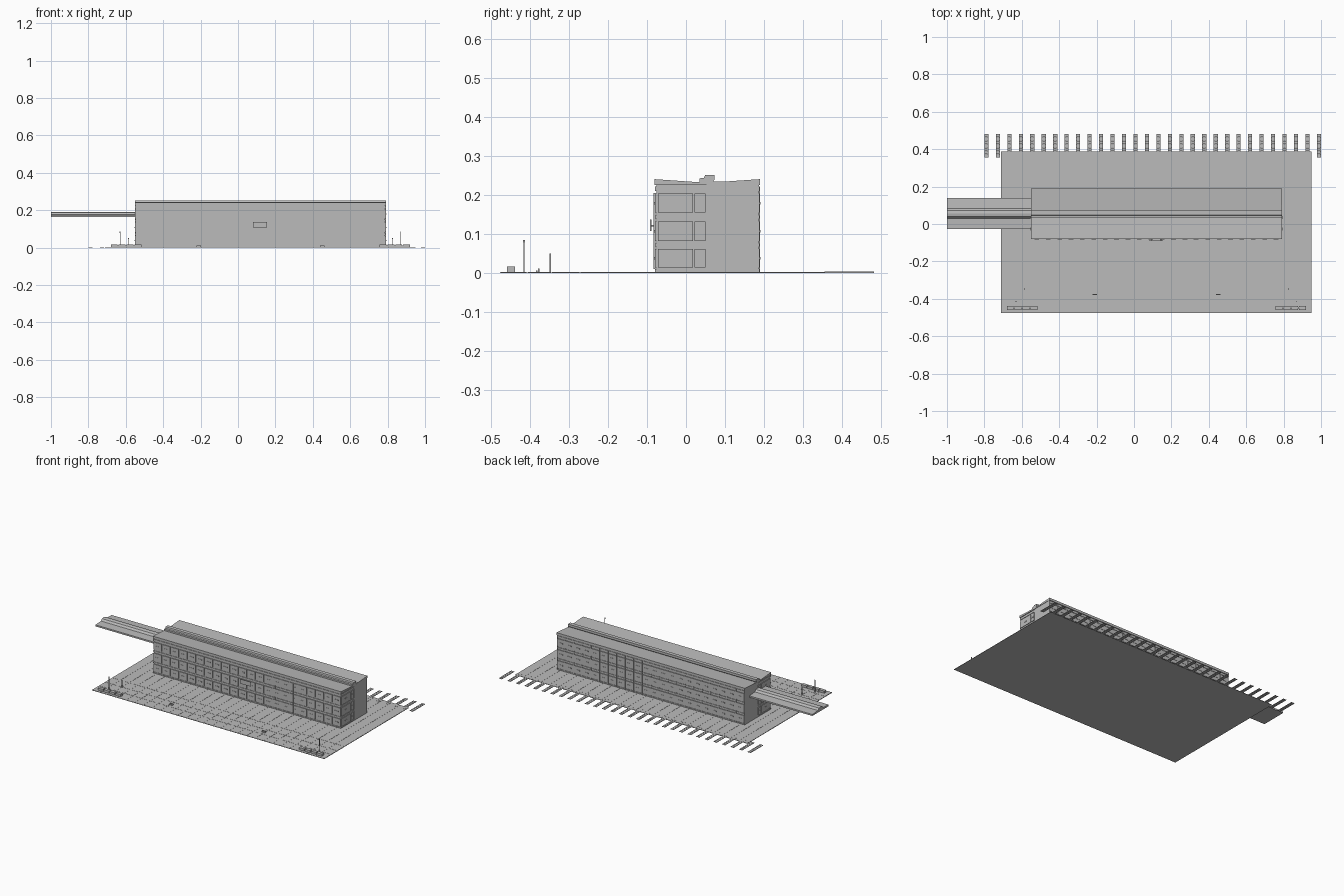
import bpy, bmesh
from mathutils import Vector

if "Cube" in bpy.data.objects:
    bpy.data.objects.remove(bpy.data.objects["Cube"])

grey = bpy.data.materials.new("concrete grey")
grey.use_nodes = True
COLOUR = (0.5, 0.5, 0.5, 1)
grey.diffuse_color = COLOUR
grey.node_tree.nodes["Principled BSDF"].inputs["Base Color"].default_value = COLOUR

MID = 0.12                      # centre line of the building along x
X0, X1 = -0.55, 0.79            # building ends
Y0, Y1 = -0.078, 0.187          # front and back walls
FLOORS = [(0.014, 0.062), (0.082, 0.133), (0.155, 0.204)]
BAYS = 22
BAY = (X1 - X0) / BAYS


def finish(name, bm):
    mesh = bpy.data.meshes.new(name)
    bm.to_mesh(mesh)
    bm.free()
    mesh.materials.append(grey)
    obj = bpy.data.objects.new(name, mesh)
    bpy.context.collection.objects.link(obj)
    return obj


def boxes(name, spans):
    """One object from boxes given as (x0, x1, y0, y1, z0, z1)."""
    bm = bmesh.new()
    for x0, x1, y0, y1, z0, z1 in spans:
        verts = bmesh.ops.create_cube(bm, size=1)["verts"]
        bmesh.ops.scale(bm, vec=(x1 - x0, y1 - y0, z1 - z0), verts=verts)
        bmesh.ops.translate(bm, vec=((x0 + x1) / 2, (y0 + y1) / 2, (z0 + z1) / 2), verts=verts)
    return finish(name, bm)


def extrude_x(name, profile, x0, x1):
    """Sweep a (y, z) outline along x."""
    bm = bmesh.new()
    face = bm.faces.new([bm.verts.new((x0, y, z)) for y, z in profile])
    new = bmesh.ops.extrude_face_region(bm, geom=[face])["geom"]
    moved = [v for v in new if isinstance(v, bmesh.types.BMVert)]
    bmesh.ops.translate(bm, vec=Vector((x1 - x0, 0, 0)), verts=moved)
    bmesh.ops.recalc_face_normals(bm, faces=bm.faces)
    return finish(name, bm)


def both_ends(span):
    """A box and its twin reflected about the building's centre line."""
    x0, x1, *rest = span
    return [span, (2 * MID - x1, 2 * MID - x0, *rest)]


# Plaza with raised paving slabs
PX0, PX1, PY0, PY1 = -0.71, 0.95, -0.477, 0.387
boxes("plaza_base", [(PX0, PX1, PY0, PY1, 0, 0.0022)])
rows = [PY0, -0.407, -0.345, -0.272, PY1]
columns = 27
pitch = (PX1 - PX0) / columns
gap = 0.0015
boxes("paving_slabs", [
    (PX0 + i * pitch + gap, PX0 + (i + 1) * pitch - gap, a + gap, b - gap, 0.0015, 0.003)
    for i in range(columns) for a, b in zip(rows, rows[1:])])

# Ladder-like strips along the back edge
rails = []
for i in range(30):
    x = -0.789 + i * 0.0613
    rails.append((x - 0.011, x - 0.007, 0.355, 0.482, 0.001, 0.0036))
    rails.append((x + 0.007, x + 0.011, 0.355, 0.482, 0.001, 0.0036))
    rails += [(x - 0.008, x + 0.008, y, y + 0.0155, 0.001, 0.0034)
              for y in [0.355 + k * 0.0183 for k in range(7)]]
boxes("back_strips", rails)

# Main block and floor bands
boxes("building_core", [(X0 + 0.003, X1 - 0.003, Y0 + 0.002, Y1 - 0.002, 0.002, 0.232)])
boxes("floor_bands", [(X0, X1, Y0 - 0.001, Y1 + 0.001, a, b)
                      for a, b in [(0.003, 0.01), (0.068, 0.076), (0.14, 0.148), (0.21, 0.222)]])

# Window panels, sills and transoms on the long walls
panels, bars = [], []
for z0, z1 in FLOORS:
    zm = (z0 + z1) / 2
    for i in range(BAYS):
        a = X0 + i * BAY + 0.002
        b = a + BAY - 0.004
        for wall, out in ((Y0, -1), (Y1, 1)):
            lo, hi = sorted((wall - out * 0.004, wall + out * 0.002))
            panels.append((a, b, lo, hi, z0, z1))
            lo, hi = sorted((wall, wall + out * 0.004))
            bars.append((a + 0.016, b - 0.016, lo, hi, zm - 0.003, zm + 0.003))
boxes("window_panels", panels)
boxes("window_handrails", bars)

# Slim piers between bays at the back, downpipes at the front
boxes("back_piers", [(X0 + i * BAY - 0.0015, X0 + i * BAY + 0.0015, Y1 - 0.002, Y1 + 0.003, 0.003, 0.222)
                     for i in range(1, BAYS)])
boxes("downpipes", [(x - 0.002, x + 0.002, Y0 - 0.005, Y0, 0.01, 0.205) for x in (0.32, 0.45)])

# End walls: glazed half at the front, plain half at the back
ends, grips = [], []
for z0, z1 in FLOORS:
    zm = (z0 + z1) / 2
    for y0, y1 in ((-0.072, 0.018), (0.022, 0.05)):
        ends += both_ends((X1 - 0.005, X1 + 0.001, y0, y1, z0, z1))
    for y in (-0.027, 0.035):
        grips += both_ends((X1, X1 + 0.003, y - 0.009, y + 0.009, zm - 0.003, zm + 0.003))
boxes("end_windows", ends)
boxes("end_handrails", grips)
boxes("end_plain_walls", both_ends((X1 - 0.004, X1, 0.053, Y1, 0.003, 0.235)))

# Roof wings falling gently to a central raised duct
extrude_x("roof", [(Y0 - 0.003, 0.226), (Y0 - 0.003, 0.241), (0.034, 0.233),
                   (0.073, 0.233), (Y1 + 0.003, 0.241), (Y1 + 0.003, 0.226)], X0 - 0.002, X1 + 0.002)
extrude_x("roof_duct", [(0.034, 0.228), (0.034, 0.243), (0.046, 0.244), (0.049, 0.252),
                        (0.073, 0.252), (0.073, 0.24), (0.065, 0.228)], X0 - 0.002, X1 + 0.002)

# Covered walkway leaving the right end
extrude_x("walkway", [(-0.026, 0.163), (-0.026, 0.173), (0.03, 0.176), (0.04, 0.188), (0.055, 0.191),
                      (0.072, 0.188), (0.082, 0.176), (0.14, 0.173), (0.14, 0.163)], -1.0, X0 + 0.01)

# Hanging sign panel over the front door
boxes("sign_panel", [(0.08, 0.156, -0.092, -0.089, 0.108, 0.137)])
boxes("sign_brackets", [(x, x + 0.003, -0.09, Y0, 0.12, 0.123) for x in (0.09, 0.143)])

# Planters, small benches and lamp posts on the plaza
planters, benches = [], []
for i in range(4):
    x = -0.68 + i * 0.042
    planters += both_ends((x, x + 0.037, -0.459, -0.438, 0.002, 0.017))
planters += both_ends((-0.68, -0.517, -0.452, -0.445, 0.002, 0.012))
boxes("planters", planters)
for i in range(2):
    benches += both_ends((-0.222, -0.198, -0.385 + i * 0.006, -0.381 + i * 0.006, 0.002, 0.007 + i * 0.005))
boxes("benches", benches)

posts = []
for x, y, h in ((-0.63, -0.415, 0.085), (-0.585, -0.348, 0.051)):
    posts += both_ends((x - 0.0015, x + 0.0015, y - 0.0015, y + 0.0015, 0.002, h))
    posts += both_ends((x - 0.0025, x + 0.0025, y - 0.0025, y + 0.0025, h - 0.006, h))
boxes("lamp_posts", posts)
